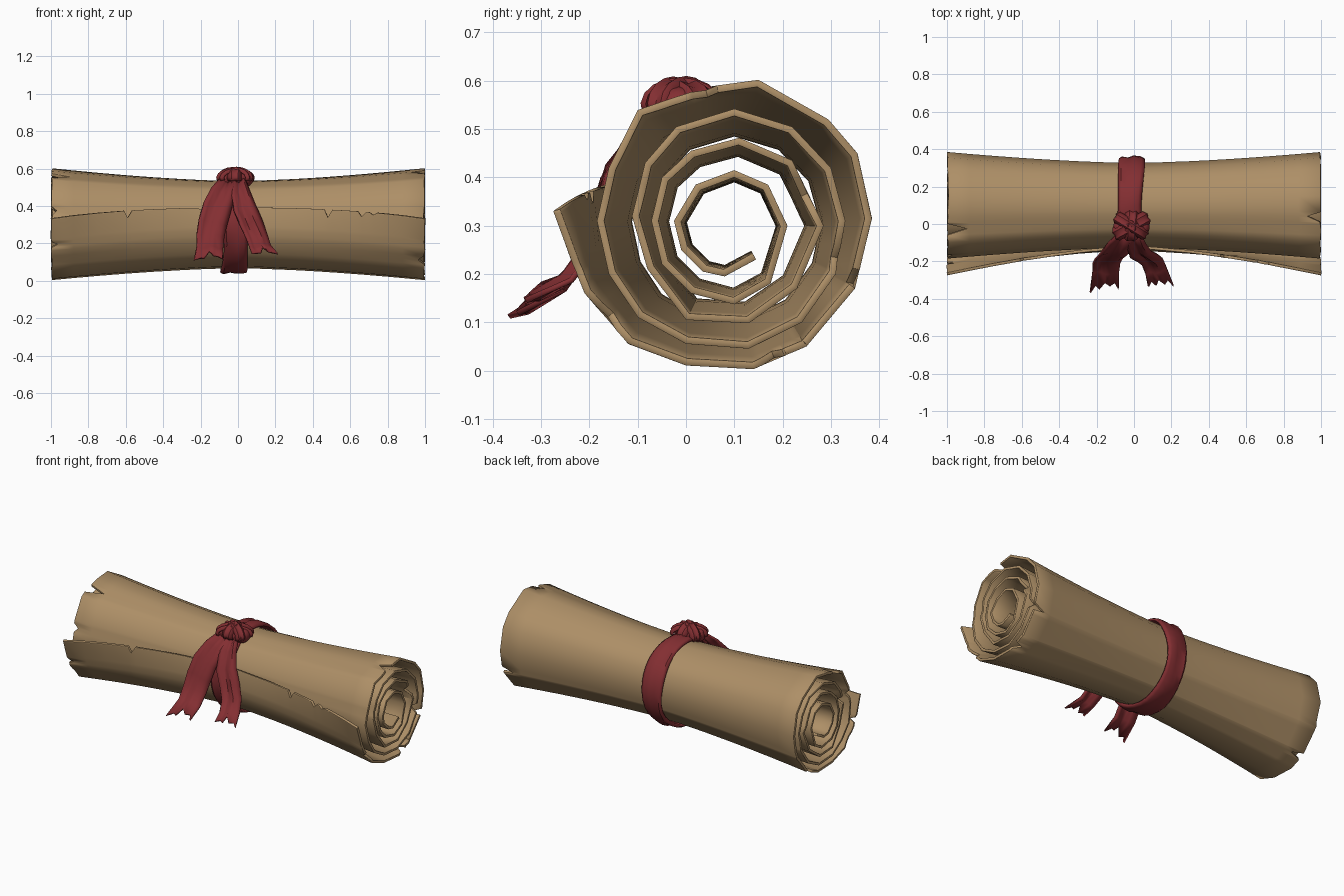
import bpy, bmesh, math, random
from mathutils import Vector

if "Cube" in bpy.data.objects:
    bpy.data.objects.remove(bpy.data.objects["Cube"])

random.seed(4)
CY, CZ = 0.1, 0.3          # axis of the roll


def material(name, rgb):
    m = bpy.data.materials.new(name)
    m.diffuse_color = (*rgb, 1)
    m.use_nodes = True
    m.node_tree.nodes["Principled BSDF"].inputs["Base Color"].default_value = m.diffuse_color
    return m


PAPER = material("parchment tan", (0.42, 0.275, 0.135))
RED = material("ribbon red", (0.23, 0.028, 0.032))


def grid_object(name, rows, mat, thick, offset, closed=False, angle=45, bevel=0):
    """Skin a list of point rows, then thicken the sheet."""
    bm = bmesh.new()
    vs = [[bm.verts.new(p) for p in r] for r in rows]
    n = len(vs)
    for i in range(n if closed else n - 1):
        a, b = vs[i], vs[(i + 1) % n]
        for j in range(len(a) - 1):
            bm.faces.new((a[j], a[j + 1], b[j + 1], b[j]))
    me = bpy.data.meshes.new(name)
    bm.to_mesh(me)
    bm.free()
    ob = bpy.data.objects.new(name, me)
    bpy.context.collection.objects.link(ob)
    me.materials.append(mat)
    s = ob.modifiers.new("thickness", "SOLIDIFY")
    s.thickness, s.offset = thick, offset
    if bevel:
        b = ob.modifiers.new("soft edge", "BEVEL")
        b.width, b.segments, b.limit_method, b.angle_limit = bevel, 1, "ANGLE", math.radians(60)
    smooth(ob, angle)
    return ob


def smooth(ob, angle=45):
    bpy.ops.object.select_all(action="DESELECT")
    ob.select_set(True)
    bpy.context.view_layer.objects.active = ob
    bpy.ops.object.shade_smooth_by_angle(angle=math.radians(angle))


# ---- parchment: spiral section at the ends (y, z), from loose flap inwards
SPIRAL = [(-.275, .33), (-.235, .22), (-.21, .16), (-.12, .055), (0, .01), (.14, .003), (.25, .05),
          (.35, .17), (.385, .315), (.355, .45), (.295, .52), (.15, .602), (.04, .587), (-.1, .54),
          (-.16, .42), (-.185, .31), (-.16, .2), (-.1, .11), (0, .055), (.13, .045), (.24, .1),
          (.31, .2), (.33, .31), (.3, .42), (.22, .505), (.1, .542), (-.02, .505), (-.085, .43),
          (-.112, .32), (-.08, .21), (0, .105), (.13, .098), (.23, .17), (.285, .3), (.22, .435),
          (.11, .482), (.01, .455), (-.05, .4), (-.072, .31), (-.05, .22), (.01, .16), (.1, .137),
          (.175, .18), (.21, .3), (.17, .385), (.1, .415), (.02, .385), (-.025, .31), (-.01, .25),
          (.035, .205), (.08, .195), (.145, .23)]
# tears: spiral position -> depth at each end of the roll
TEARS = {1: {5.4: .05, 7.05: .07, 12.0: .07, 2.5: .03, 21.3: .04, 33.5: .04},
         -1: {12.5: .1, 5.8: .07, 14.4: .03, 27.6: .04, 1.5: .03}}
FLAP_NICKS = {-.59: .35, .48: .4, .66: .25, .72: .12, -.2: .1}

ts = {float(i) for i in range(len(SPIRAL))} | {.06}
for side in TEARS.values():
    for t in side:
        ts |= {t - .22, t, t + .22}
ts = sorted(ts)
xs = {-1, -.88, -.75, -.45, -.3, -.1, 0, .1, .3, .4, .57, .8, .88, 1}
for x in FLAP_NICKS:
    xs |= {x - .018, x, x + .025}
xs = sorted(xs)


def section(t):
    i = min(int(t), len(SPIRAL) - 2)
    a, b = Vector(SPIRAL[i]), Vector(SPIRAL[i + 1])
    return a.lerp(b, t - i)


def paper_point(t, x):
    y, z = section(t)
    r, th = math.hypot(y - CY, z - CZ), math.atan2(z - CZ, y - CY)
    f = 1 - min(1, abs(x)) ** 1.54
    waist = r * (1 - .08 - (r - .1) * .675) if r < .3 else .235 + .2 * (r - .3)
    r += (waist - r) * f
    th -= .3 * f * max(0, 1 - t / 3)       # flap hugs the roll at the waist
    return Vector((x, CY + r * math.cos(th), CZ + r * math.sin(th)))


rows = []
for t in ts:
    row = []
    for x in xs:
        tt, px = t, x
        if t < .1 and x in FLAP_NICKS:
            tt = t + FLAP_NICKS[x]
        if abs(x) == 1:
            px = x * (1 - TEARS[x].get(t, 0) - random.uniform(0, .008))
        row.append(paper_point(tt, px))
    rows.append(row)
grid_object("rolled_parchment", rows, PAPER, .015, 1, bevel=.004)

# ---- ribbon band round the waist
band = []
N = 32
for i in range(N):
    a = 2 * math.pi * i / N
    w = .064 + .005 * math.sin(3 * a)
    c = -.017 + .006 * math.sin(2 * a + 1)
    row = []
    for s, h in ((-1, .246), (-.8, .256), (-.3, .251), (.15, .258), (.7, .253), (1, .246)):
        r = h + .003 * math.sin(5 * a + 3 * s)
        row.append((c + w * s, CY + r * math.cos(a), CZ + r * math.sin(a)))
    band.append(row)
grid_object("ribbon_band", band, RED, .014, 0, closed=True)


# ---- ribbon tails with creases and ragged ends
def tail(name, path, widths, jag):
    rows = []
    pts = [Vector(p) for p in path]
    for i, p in enumerate(pts):
        d = (pts[min(i + 1, len(pts) - 1)] - pts[max(i - 1, 0)]).normalized()
        side = Vector((1, 0, 0)) - d * d.x
        side.normalize()
        nrm = side.cross(d)
        row = []
        for k in range(7):
            s = k / 3 - 1
            q = p + side * s * widths[i] / 2 + nrm * (.012 * math.cos(s * 4.5 + i * .5))
            if i == len(pts) - 1:
                q += d * jag[k]
            row.append(q)
        rows.append(row)
    grid_object(name, rows, RED, .012, 0)


tail("ribbon_tail_left",
     [(-.04, -.04, .555), (-.08, -.11, .475), (-.11, -.16, .4), (-.135, -.185, .31), (-.147, -.21, .24),
      (-.15, -.26, .175), (-.155, -.32, .14)],
     [.07, .13, .15, .15, .145, .14, .15], [.06, .02, .035, -.015, .01, -.005, .03])
tail("ribbon_tail_right",
     [(0, -.04, .555), (.012, -.11, .475), (.035, -.16, .39), (.07, -.18, .31), (.1, -.205, .24),
      (.12, -.255, .185), (.137, -.31, .16)],
     [.06, .1, .12, .12, .115, .115, .13], [.01, -.01, .015, -.02, .02, .005, .045])


# ---- knot: a soft core with folded straps wrapped over it
def lump(name, loc, scale, rot=0):
    bpy.ops.mesh.primitive_uv_sphere_add(segments=16, ring_count=10, location=loc, rotation=(0, rot, 0))
    ob = bpy.context.object
    ob.name, ob.scale = name, scale
    ob.data.materials.append(RED)
    smooth(ob, 60)


lump("knot_core", (-.015, -.01, .55), (.088, .07, .042))
lump("knot_fold_left", (-.068, -.02, .545), (.045, .05, .042), .5)
lump("knot_fold_right", (.04, -.015, .545), (.045, .05, .042), -.5)


def strap(name, yaw, half, lift, width):
    """Creased strap arching over the knot along a yawed direction."""
    d = Vector((math.cos(yaw), math.sin(yaw), 0))
    side = Vector((-d.y, d.x, 0))
    rows = []
    for i in range(11):
        a = math.pi * (i / 10 * 1.2 - .1)
        c = Vector((-.015, -.01, .55)) + d * half * math.cos(a) + Vector((0, 0, lift * math.sin(a)))
        out = Vector((0, 0, 1)) * math.sin(a) + d * math.cos(a)
        rows.append([c + side * width * s + out * h
                     for s, h in ((-1, -.012), (-.6, .002), (-.1, -.004), (.4, .003), (1, -.012))])
    grid_object(name, rows, RED, .01, 0)


strap("knot_strap_a", .5, .1, .046, .036)
strap("knot_strap_b", -.55, .095, .052, .03)
strap("knot_strap_front", 1.5, .076, .05, .034)
